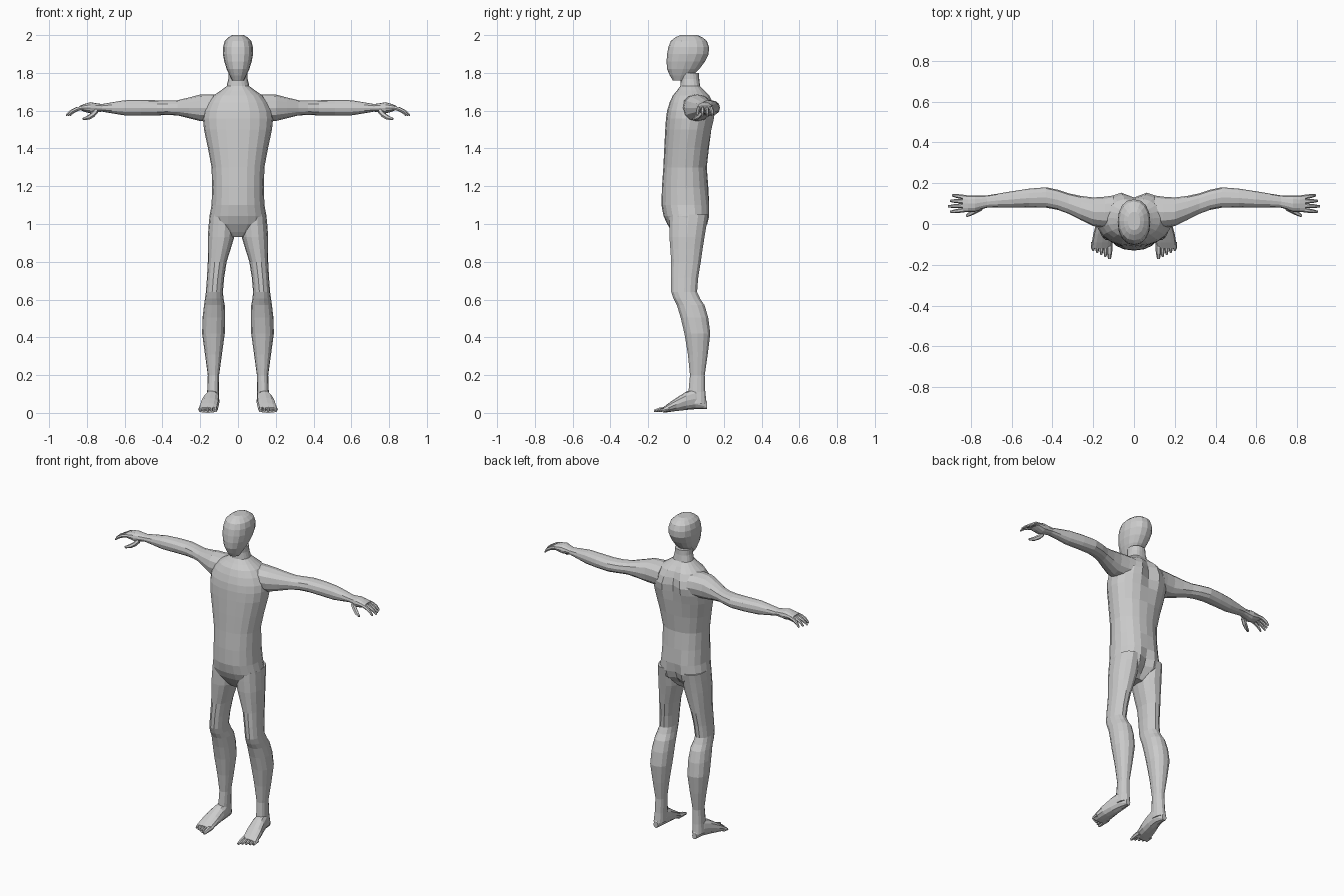
import bpy, bmesh, math
from mathutils import Vector

default_cube = bpy.data.objects.get("Cube")
if default_cube:
    bpy.data.objects.remove(default_cube)

skin = bpy.data.materials.new("plain_grey")
skin.use_nodes = True
grey = (0.6, 0.6, 0.6, 1)
skin.diffuse_color = grey
skin.node_tree.nodes["Principled BSDF"].inputs["Base Color"].default_value = grey


def smooth_rows(keys):
    """Pass a spline through the key rows and add a row halfway along each span."""
    rows = [Vector(key) for key in keys]
    last = len(rows) - 1
    result = []
    for index in range(last):
        before = rows[max(index - 1, 0)]
        start, end = rows[index], rows[index + 1]
        after = rows[min(index + 2, last)]
        middle = (start + end) / 2 + (start + end - before - after) / 16
        result += [start, middle]
    return result + [rows[last]]


def loft(name, rings, sides, mirror=1, power=0.9):
    """Skin a closed tube over rings of centre, first radius and second radius."""
    bm = bmesh.new()
    loops = []
    for centre, first, second in rings:
        loop = []
        for step in range(sides):
            angle = math.tau * step / sides
            across, along = [math.copysign(abs(value) ** power, value)
                             for value in (math.cos(angle), math.sin(angle))]
            point = Vector(centre) + Vector(first) * across + Vector(second) * along
            loop.append(bm.verts.new((point.x * mirror, point.y, point.z)))
        loops.append(loop)
    for lower, upper in zip(loops, loops[1:]):
        for step in range(sides):
            following = (step + 1) % sides
            bm.faces.new((lower[step], lower[following], upper[following], upper[step]))
    bm.faces.new(loops[0])
    bm.faces.new(loops[-1])
    bmesh.ops.recalc_face_normals(bm, faces=bm.faces)
    mesh = bpy.data.meshes.new(name)
    bm.to_mesh(mesh)
    bm.free()
    mesh.materials.append(skin)
    part = bpy.data.objects.new(name, mesh)
    bpy.context.collection.objects.link(part)
    return part


def level_ring(height, inner, outer, front, back):
    """Horizontal ring from its side, front and back limits."""
    return (((inner + outer) / 2, (front + back) / 2, height),
            ((outer - inner) / 2, 0, 0), (0, (back - front) / 2, 0))


def upright_ring(depth, inner, outer, bottom, top):
    """Ring facing the front, from its side, lower and upper limits."""
    return (((inner + outer) / 2, depth, (bottom + top) / 2),
            ((outer - inner) / 2, 0, 0), (0, 0, (top - bottom) / 2))


def digit(name, base, tip, droop, radius, mirror):
    """Tapered finger or toe that bends downward between its base and tip."""
    base, tip = Vector(base), Vector(tip)
    direction = (tip - base).normalized()
    sideways = direction.cross(Vector((0, 0, 1))).normalized()
    upward = sideways.cross(direction)
    rings = []
    for step in range(4):
        share = step / 3
        centre = base.lerp(tip, share) + upward * droop * math.sin(math.pi * share)
        size = radius * (1 - share ** 3 / 2)
        rings.append((centre, sideways * size, upward * size))
    loft(name, rings, 6, mirror, 1)


# Head, from chin to crown: height, half width, front, back
head_keys = [(1.76, .03, -.07, 0), (1.82, .06, -.1, .07), (1.9, .08, -.1, .12),
             (1.97, .07, -.08, .11), (2, .03, -.03, .06)]
loft("head", [level_ring(height, -half, half, front, back)
              for height, half, front, back in smooth_rows(head_keys)], 16)

# Torso, from neck to crotch: height, half width, front, back
torso_keys = [(1.8, .05, -.03, .07), (1.73, .06, -.03, .08), (1.68, .13, -.07, .13),
              (1.6, .18, -.1, .16), (1.5, .18, -.11, .14), (1.3, .14, -.12, .11),
              (1.1, .14, -.13, .13), (1, .15, -.1, .12), (.93, .05, -.05, .05)]
torso = loft("torso", [level_ring(height, -half, half, front, back)
                       for height, half, front, back in smooth_rows(torso_keys)], 20)

# Hollow the spine between the shoulder blades and the cleft between the buttocks
for vertex in torso.data.vertices:
    if vertex.co.y > .06:
        for hollow in (1.6, 1):
            offset = Vector((vertex.co.x * 3, vertex.co.z - hollow))
            vertex.co.y -= .03 * math.exp(-(offset.length * 10) ** 2)

# Leg: height, inner side, outer side, front, back
leg_keys = [(1.05, .02, .15, -.09, .12), (.93, .02, .16, -.09, .1),
            (.8, .06, .16, -.08, .08), (.64, .08, .17, -.08, .06),
            (.57, .07, .18, -.05, .1), (.42, .07, .19, -.01, .13),
            (.2, .1, .16, .02, .1), (.05, .1, .17, 0, .11)]

# Foot, from heel to ball: depth, inner side, outer side, bottom, top
foot_keys = [(.11, .12, .15, .02, .06), (.05, .1, .17, .02, .13),
             (-.05, .1, .2, .01, .08), (-.12, .11, .21, 0, .03)]

# Arm, from shoulder to knuckles: reach, depth, half depth, half height
arm_keys = [(.1, .06, .08, .07), (.2, .06, .07, .07), (.32, .1, .05, .04),
            (.43, .13, .05, .04), (.6, .12, .04, .04), (.72, .11, .03, .02),
            (.78, .1, .04, .03), (.84, .1, .04, .01)]
arm_height = 1.615

for side, mirror in (("left", 1), ("right", -1)):
    loft(side + "_leg", [level_ring(*row) for row in smooth_rows(leg_keys)], 14, mirror)
    loft(side + "_foot", [upright_ring(*row) for row in smooth_rows(foot_keys)], 12, mirror)
    loft(side + "_arm", [((reach, depth, arm_height), (0, thick, 0), (0, 0, tall))
                         for reach, depth, thick, tall in smooth_rows(arm_keys)], 12, mirror)

    # Fingers fan out from the knuckles, the middle ones longest
    for number, finger in enumerate(("index", "middle", "ring", "little")):
        spread = number - 1.5
        digit(f"{side}_{finger}_finger", (.82, .1 + spread * .02, arm_height),
              (.91 - .01 * abs(number - 1), .1 + spread * .027, 1.575),
              .01, .011, mirror)
    digit(side + "_thumb", (.75, .08, 1.6), (.82, .04, 1.555), -.01, .014, mirror)

    # Toes step back and slim down from the big toe outward
    for number in range(5):
        across = .12 + number * .02
        digit(f"{side}_toe_{number + 1}", (across, -.09, .02),
              (across, -.17 + number * .01, .01), .003,
              .011 + .004 * (number == 0), mirror)
